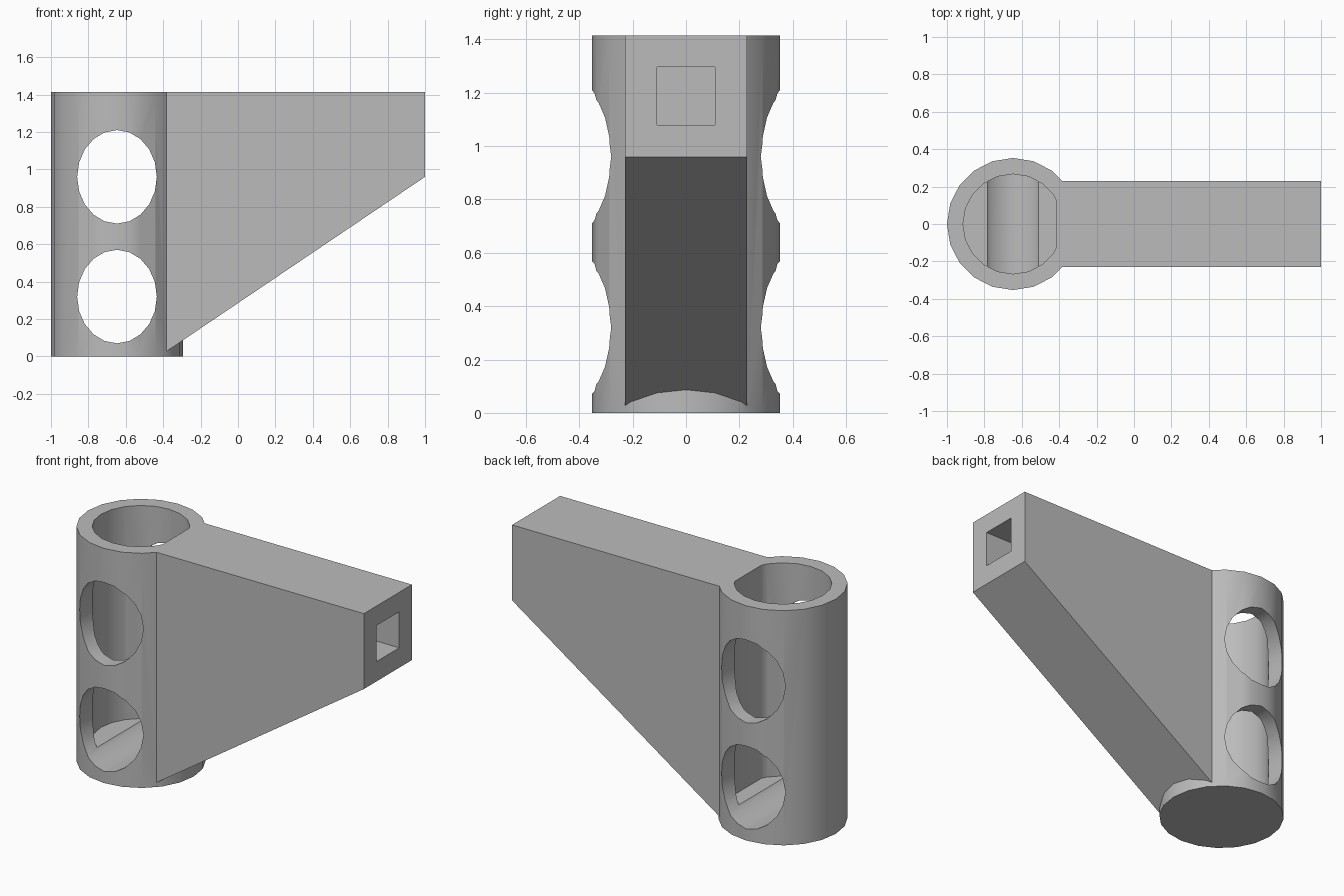
import bpy, bmesh
from math import cos, sin, pi, radians
from mathutils import Vector

if "Cube" in bpy.data.objects:
    bpy.data.objects.remove(bpy.data.objects["Cube"])

HEIGHT = 1.415
AXIS_X = -0.647
SIDES = 20

grey = bpy.data.materials.new("plain grey")
grey.use_nodes = True
colour = (0.5, 0.5, 0.5, 1)
grey.diffuse_color = colour
grey.node_tree.nodes["Principled BSDF"].inputs["Base Color"].default_value = colour


def prism(name, points, sweep):
    """Sweep a flat outline along a vector into a closed solid."""
    bm = bmesh.new()
    face = bm.faces.new([bm.verts.new(p) for p in points])
    new = bmesh.ops.extrude_face_region(bm, geom=[face])["geom"]
    verts = [v for v in new if isinstance(v, bmesh.types.BMVert)]
    bmesh.ops.translate(bm, verts=verts, vec=Vector(sweep))
    bmesh.ops.recalc_face_normals(bm, faces=bm.faces)
    mesh = bpy.data.meshes.new(name)
    bm.to_mesh(mesh)
    bm.free()
    mesh.materials.append(grey)
    obj = bpy.data.objects.new(name, mesh)
    bpy.context.collection.objects.link(obj)
    return obj


def oval(rx, ry):
    steps = [2 * pi * i / SIDES for i in range(SIDES)]
    return [(rx * cos(a), ry * sin(a)) for a in steps]


def combine(target, tool, operation):
    """Apply a boolean and discard the tool solid."""
    bpy.context.view_layer.objects.active = target
    mod = target.modifiers.new(tool.name, "BOOLEAN")
    mod.operation, mod.solver, mod.object = operation, "EXACT", tool
    bpy.ops.object.modifier_apply(modifier=mod.name)
    bpy.data.objects.remove(tool)


# Upright cup: outer tube with a blind bore
bracket = prism("bracket", [(AXIS_X + x, y, 0) for x, y in oval(0.353, 0.353)], (0, 0, HEIGHT))
bore = prism("bore", [(AXIS_X + x, y, 0.13) for x, y in oval(0.267, 0.267)], (0, 0, 2))
combine(bracket, bore, "DIFFERENCE")

# Tapered arm, its root showing as a flat inside the bore
profile = [(-0.415, HEIGHT), (-0.415, 0.005), (1, 0.96), (1, HEIGHT)]
arm = prism("arm", [(x, -0.229, z) for x, z in profile], (0, 0.458, 0))
combine(bracket, arm, "UNION")

# Two oval windows through the tube
for z0 in (0.32, 0.96):
    window = prism("window", [(AXIS_X + x, -0.6, z0 + z) for x, z in oval(0.213, 0.25)], (0, 1.2, 0))
    combine(bracket, window, "DIFFERENCE")

# Square socket in the end of the arm
corners = [(-0.108, 1.08), (0.108, 1.08), (0.108, 1.297), (-0.108, 1.297)]
socket = prism("socket", [(1.1, y, z) for y, z in corners], (-0.8, 0, 0))
combine(bracket, socket, "DIFFERENCE")

# Smooth the round walls, keep the corners crisp
bpy.ops.object.select_all(action="DESELECT")
bracket.select_set(True)
bpy.context.view_layer.objects.active = bracket
bpy.ops.object.shade_smooth_by_angle(angle=radians(30))
